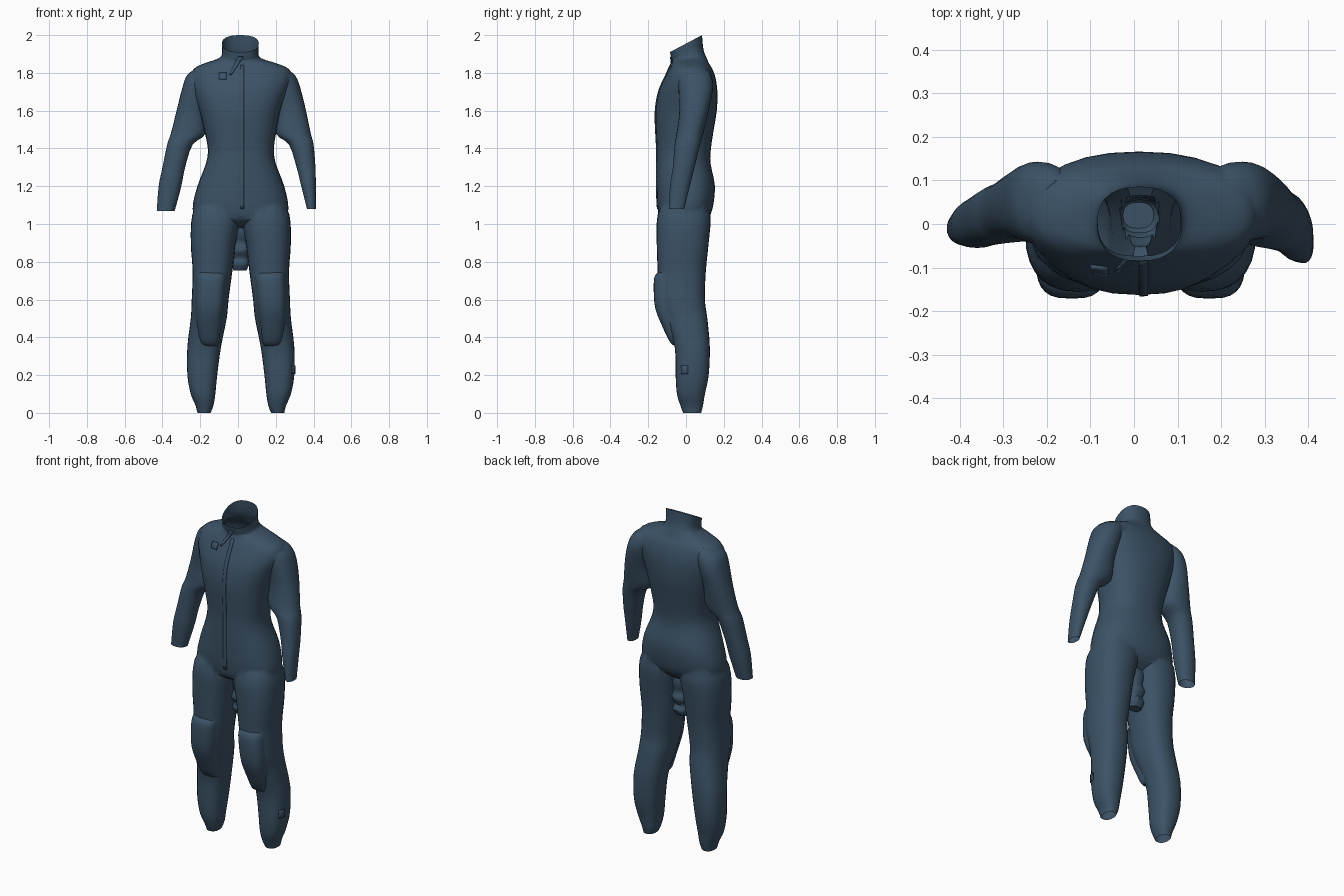
import bpy, bmesh, math
from mathutils import Vector
from mathutils.bvhtree import BVHTree

if "Cube" in bpy.data.objects:
    bpy.data.objects.remove(bpy.data.objects["Cube"])

N = 28
cloth = bpy.data.materials.new("dark blue cloth")
cloth.diffuse_color = (0.045, 0.085, 0.133, 1)
cloth.use_nodes = True
cloth.node_tree.nodes["Principled BSDF"].inputs["Base Color"].default_value = cloth.diffuse_color


def add_object(name, bm):
    bmesh.ops.recalc_face_normals(bm, faces=bm.faces)
    me = bpy.data.meshes.new(name)
    bm.to_mesh(me)
    bm.free()
    ob = bpy.data.objects.new(name, me)
    bpy.context.collection.objects.link(ob)
    me.materials.append(cloth)
    return ob


def smooth_rows(rows, steps):
    """Catmull-Rom interpolation between section rows."""
    out = []
    for i in range(len(rows) - 1):
        a, b, c, d = (rows[max(i - 1, 0)], rows[i], rows[i + 1],
                      rows[min(i + 2, len(rows) - 1)])
        for s in range(steps):
            t = s / steps
            out.append([q + 0.5 * t * (r - p + t * (2 * p - 5 * q + 4 * r - w
                        + t * (3 * (q - r) + w - p))) for p, q, r, w in zip(a, b, c, d)])
    return out + [list(rows[-1])]


def loft(name, rows, power=2.4, steps=3):
    """Skin rounded sections given as z, x0, x1, y0, y1 and an optional tilt."""
    rows = [tuple(r) + (0,) * (6 - len(r)) for r in rows]
    bm = bmesh.new()
    rings = []
    for z, x0, x1, y0, y1, tilt in smooth_rows(rows, steps):
        ring = []
        for i in range(N):
            a = 2 * math.pi * i / N
            c, s = math.cos(a), math.sin(a)
            dx = math.copysign(abs(c) ** (2 / power), c) * (x1 - x0) / 2
            dy = math.copysign(abs(s) ** (2 / power), s) * (y1 - y0) / 2
            ring.append(bm.verts.new(((x0 + x1) / 2 + dx, (y0 + y1) / 2 + dy, z + tilt * dy)))
        rings.append(ring)
    for lo, hi in zip(rings, rings[1:]):
        for i in range(N):
            j = (i + 1) % N
            bm.faces.new((lo[i], lo[j], hi[j], hi[i]))
    bm.faces.new(rings[0])
    bm.faces.new(rings[-1])
    return add_object(name, bm)


def mirrored(rows):
    return [(z, 0.03 - x1, 0.03 - x0, y0, y1) for z, x0, x1, y0, y1 in rows]


# Torso with shoulders and slanted stand collar
body = loft("jumpsuit", [
    (0.98, -0.05, 0.08, -0.06, 0.06), (1.02, -0.20, 0.23, -0.13, 0.11),
    (1.08, -0.24, 0.267, -0.15, 0.14), (1.20, -0.215, 0.245, -0.155, 0.153),
    (1.32, -0.17, 0.20, -0.155, 0.13), (1.40, -0.16, 0.19, -0.155, 0.132),
    (1.50, -0.18, 0.205, -0.16, 0.147), (1.60, -0.205, 0.225, -0.162, 0.163),
    (1.70, -0.235, 0.26, -0.145, 0.166), (1.77, -0.25, 0.285, -0.115, 0.157),
    (1.82, -0.235, 0.27, -0.09, 0.14), (1.85, -0.18, 0.205, -0.075, 0.122),
    (1.875, -0.105, 0.125, -0.074, 0.107, 0.1), (1.90, -0.085, 0.108, -0.077, 0.092, 0.3),
    (1.955, -0.085, 0.11, -0.085, 0.085, 0.53)])

# Sleeves, widened under the arm
left_sleeve = loft("left_sleeve", [
    (1.07, -0.43, -0.335, -0.05, 0.03), (1.20, -0.42, -0.30, -0.055, 0.055),
    (1.30, -0.40, -0.28, -0.05, 0.07), (1.42, -0.375, -0.24, -0.045, 0.09),
    (1.48, -0.355, -0.17, -0.04, 0.105), (1.60, -0.325, -0.17, -0.035, 0.125),
    (1.72, -0.295, -0.15, -0.045, 0.143), (1.79, -0.268, -0.13, -0.04, 0.132),
    (1.83, -0.21, -0.15, 0.0, 0.10)], 2.2)
right_sleeve = loft("right_sleeve", [
    (1.08, 0.365, 0.412, -0.09, -0.01), (1.20, 0.335, 0.412, -0.085, 0.02),
    (1.30, 0.31, 0.41, -0.07, 0.045), (1.42, 0.27, 0.40, -0.06, 0.075),
    (1.48, 0.20, 0.385, -0.05, 0.092), (1.60, 0.20, 0.36, -0.035, 0.12),
    (1.72, 0.17, 0.33, -0.04, 0.143), (1.79, 0.14, 0.30, -0.04, 0.132),
    (1.83, 0.16, 0.24, 0.0, 0.10)], 2.2)

# Trouser legs gathered at the ankle, and padded knees
leg = [(0.0, -0.215, -0.145, -0.015, 0.08), (0.04, -0.225, -0.13, -0.03, 0.09),
       (0.10, -0.25, -0.12, -0.048, 0.10), (0.20, -0.268, -0.11, -0.055, 0.12),
       (0.35, -0.268, -0.09, -0.06, 0.126), (0.50, -0.25, -0.06, -0.11, 0.113),
       (0.60, -0.245, -0.05, -0.145, 0.10), (0.75, -0.24, -0.03, -0.15, 0.105),
       (0.90, -0.25, -0.012, -0.155, 0.12), (1.05, -0.242, 0.015, -0.15, 0.13),
       (1.15, -0.19, -0.01, -0.10, 0.09)]
pad = [(0.355, -0.185, -0.11, -0.06, 0.02), (0.375, -0.20, -0.10, -0.085, 0.02),
       (0.45, -0.215, -0.09, -0.122, 0.02), (0.55, -0.225, -0.075, -0.162, 0.02),
       (0.65, -0.225, -0.065, -0.171, 0.02), (0.72, -0.22, -0.06, -0.167, 0.02),
       (0.745, -0.215, -0.07, -0.145, 0.02)]
parts = [left_sleeve, right_sleeve]
for side, flip in (("left", False), ("right", True)):
    parts.append(loft(side + "_leg", mirrored(leg) if flip else leg))
    parts.append(loft(side + "_knee_pad", mirrored(pad) if flip else pad, 3))

# Hanging cloth folds between the legs
parts.append(loft("crotch_folds", [
    (0.755, -0.025, 0.045, -0.01, 0.05), (0.79, -0.035, 0.06, -0.03, 0.07),
    (0.82, -0.03, 0.055, -0.02, 0.055), (0.86, -0.04, 0.065, -0.045, 0.075),
    (0.90, -0.03, 0.06, -0.03, 0.06), (0.95, -0.04, 0.07, -0.05, 0.07),
    (1.02, -0.04, 0.07, -0.05, 0.06)]))

# Merge the garment into one skin
bpy.context.view_layer.objects.active = body
for p in parts:
    m = body.modifiers.new("join", 'BOOLEAN')
    m.operation, m.solver, m.object = 'UNION', 'EXACT', p
    bpy.ops.object.modifier_apply(modifier=m.name)
    bpy.data.objects.remove(p, do_unlink=True)

# Open the neck, cuffs and ankles
bm = bmesh.new()
bm.from_mesh(body.data)
caps = [f for f in bm.faces if len(f.verts) >= 20 and (
    f.calc_center_median().z < 0.03 or f.calc_center_median().z > 1.9
    or abs(f.calc_center_median().x) > 0.33)]
bmesh.ops.delete(bm, geom=caps, context='FACES')
bm.to_mesh(body.data)
tree = BVHTree.FromBMesh(bm)
bm.free()


def patch(name, corners, nu, nv, direction, lift=0.004):
    """Thin cloth plate laid on the garment; corners are u,z pairs."""
    d = Vector(direction)
    p = [Vector(c) for c in corners]
    bm = bmesh.new()
    grid = []
    for j in range(nv + 1):
        row = []
        for i in range(nu + 1):
            q = p[0].lerp(p[1], i / nu).lerp(p[3].lerp(p[2], i / nu), j / nv)
            o = Vector((q.x, 0, q.y)) if d.y else Vector((0, q.x, q.y))
            hit = tree.ray_cast(o - d, d)[0]
            row.append(bm.verts.new(hit - d * lift) if hit else None)
        grid.append(row)
    for j in range(nv):
        for i in range(nu):
            q = (grid[j][i], grid[j][i + 1], grid[j + 1][i + 1], grid[j + 1][i])
            if all(q):
                bm.faces.new(q)
    ob = add_object(name, bm)
    m = ob.modifiers.new("thickness", 'SOLIDIFY')
    m.thickness, m.offset = 0.006, 0
    return ob


# Zip flap, collar tab, chest tab and calf pocket
FRONT = (0, 1, 0)
details = [
    patch("zip_flap", [(0.012, 1.08), (0.032, 1.08), (0.032, 1.84), (0.012, 1.84)], 2, 30, FRONT, 0.001),
    patch("collar_tab", [(-0.045, 1.79), (-0.035, 1.79), (0.03, 1.885), (0.0, 1.885)], 2, 6, FRONT),
    patch("chest_tab", [(-0.10, 1.765), (-0.06, 1.765), (-0.06, 1.80), (-0.10, 1.80)], 3, 3, FRONT),
    patch("calf_pocket", [(-0.025, 0.205), (0.01, 0.205), (0.01, 0.25), (-0.025, 0.25)], 3, 3, (-1, 0, 0)),
]

# Soft shading with crisp seams
for ob in [body] + details:
    bpy.ops.object.select_all(action='DESELECT')
    ob.select_set(True)
    bpy.context.view_layer.objects.active = ob
    bpy.ops.object.shade_smooth_by_angle(angle=math.radians(40))
